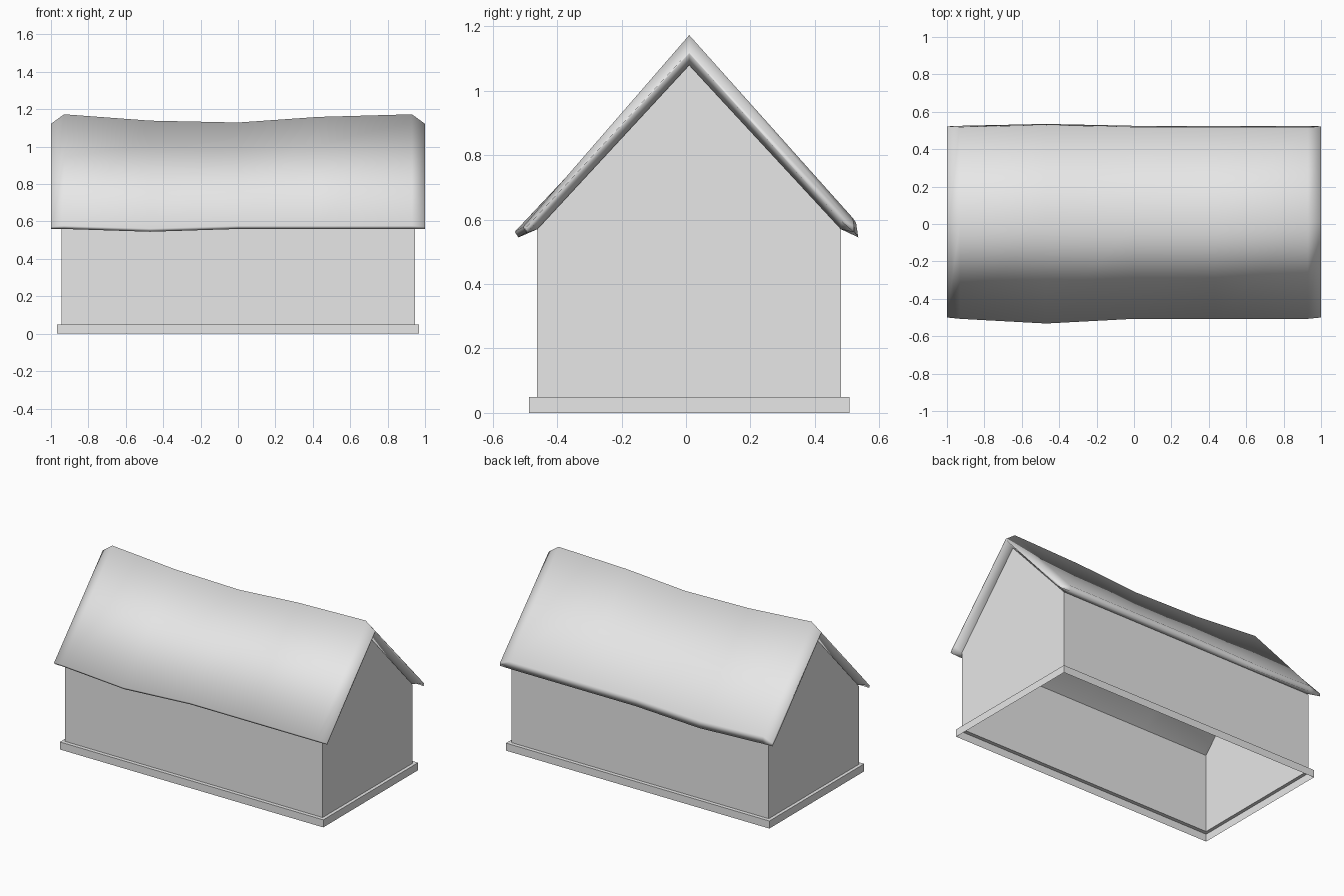
import bpy

cube = bpy.data.objects.get("Cube")
if cube:
    bpy.data.objects.remove(cube, do_unlink=True)

MID = 0.01      # y of the ridge line
WALL_X, WALL_Y = 0.945, 0.472
BASE_X, BASE_Y = 0.967, 0.497
BASE_Z, EAVE_Z, GABLE_Z = 0.05, 0.57, 1.08

grey = bpy.data.materials.new("plain grey")
grey.use_nodes = True
grey.diffuse_color = (0.8, 0.8, 0.8, 1)
grey.node_tree.nodes["Principled BSDF"].inputs["Base Color"].default_value = grey.diffuse_color


def make(name, verts, faces, smooth=False):
    mesh = bpy.data.meshes.new(name)
    mesh.from_pydata(verts, [], faces)
    mesh.materials.append(grey)
    for p in mesh.polygons:
        p.use_smooth = smooth
    obj = bpy.data.objects.new(name, mesh)
    bpy.context.collection.objects.link(obj)
    return obj


def rect(hx, hy, z):
    return [(sx * hx, MID + sy * hy, z) for sx, sy in ((-1, -1), (1, -1), (1, 1), (-1, 1))]


def bridge(a, b, n):
    """Quads joining two closed loops of n points starting at a and b."""
    return [(a + i, a + (i + 1) % n, b + (i + 1) % n, b + i) for i in range(n)]


# Base: open plinth band with a narrow ledge up to the walls
make("base_plinth",
     rect(BASE_X, BASE_Y, 0) + rect(BASE_X, BASE_Y, BASE_Z) + rect(WALL_X, WALL_Y, BASE_Z),
     bridge(0, 4, 4) + bridge(4, 8, 4))

# Walls: thin shell with pointed gable ends
peaks = [(WALL_X, MID, GABLE_Z), (-WALL_X, MID, GABLE_Z)]
make("walls",
     rect(WALL_X, WALL_Y, BASE_Z) + rect(WALL_X, WALL_Y, EAVE_Z) + peaks,
     [(0, 1, 5, 4), (1, 2, 6, 8, 5), (2, 3, 7, 6), (3, 0, 4, 9, 7)])


# Roof: a sagging section swept along x, pinched to a thin edge at both ends
def section(x, sag, bulge):
    front, back, drop = 0.025 * bulge, 0.01 * bulge, 0.015 * bulge
    pts = [(MID, 1.173 - sag),
           (-0.507 - front, 0.577 - drop), (-0.495 - front, 0.56 - drop),
           (MID - WALL_Y, EAVE_Z),
           (MID, GABLE_Z - sag),
           (MID + WALL_Y, EAVE_Z),
           (0.525 + back, 0.56 - drop), (0.518 + back, 0.605 - drop)]
    return [(x, y, z) for y, z in pts]


def end_edge(x):
    pts = [(MID, 1.122), (-0.5, 0.572), (-0.492, 0.56), (-0.462, 0.595),
           (MID, 1.115), (0.482, 0.595), (0.522, 0.56), (0.522, 0.58)]
    return [(x, y, z) for y, z in pts]


stations = [(-0.93, 0, 0), (-0.47, 0.034, 1), (0, 0.044, 0), (0.43, 0.014, 0), (0.93, 0, 0)]
rings = [end_edge(-1)] + [section(*s) for s in stations] + [end_edge(1)]
verts = [v for ring in rings for v in ring]
faces = []
for k in range(len(rings) - 1):
    faces += bridge(8 * k, 8 * k + 8, 8)
# Close the thin end edges with one strip per slope
for start, flip in ((0, False), (8 * (len(rings) - 1), True)):
    for strip in ((0, 1, 2, 3, 4), (4, 5, 6, 7, 0)):
        face = [start + i for i in strip]
        faces.append(face[::-1] if flip else face)
faces = [tuple(reversed(f)) for f in faces]
roof = make("roof", verts, faces, smooth=True)

# Make the roof normals point outwards
import bmesh
bm = bmesh.new()
bm.from_mesh(roof.data)
bmesh.ops.recalc_face_normals(bm, faces=bm.faces[:])
bm.to_mesh(roof.data)
bm.free()
